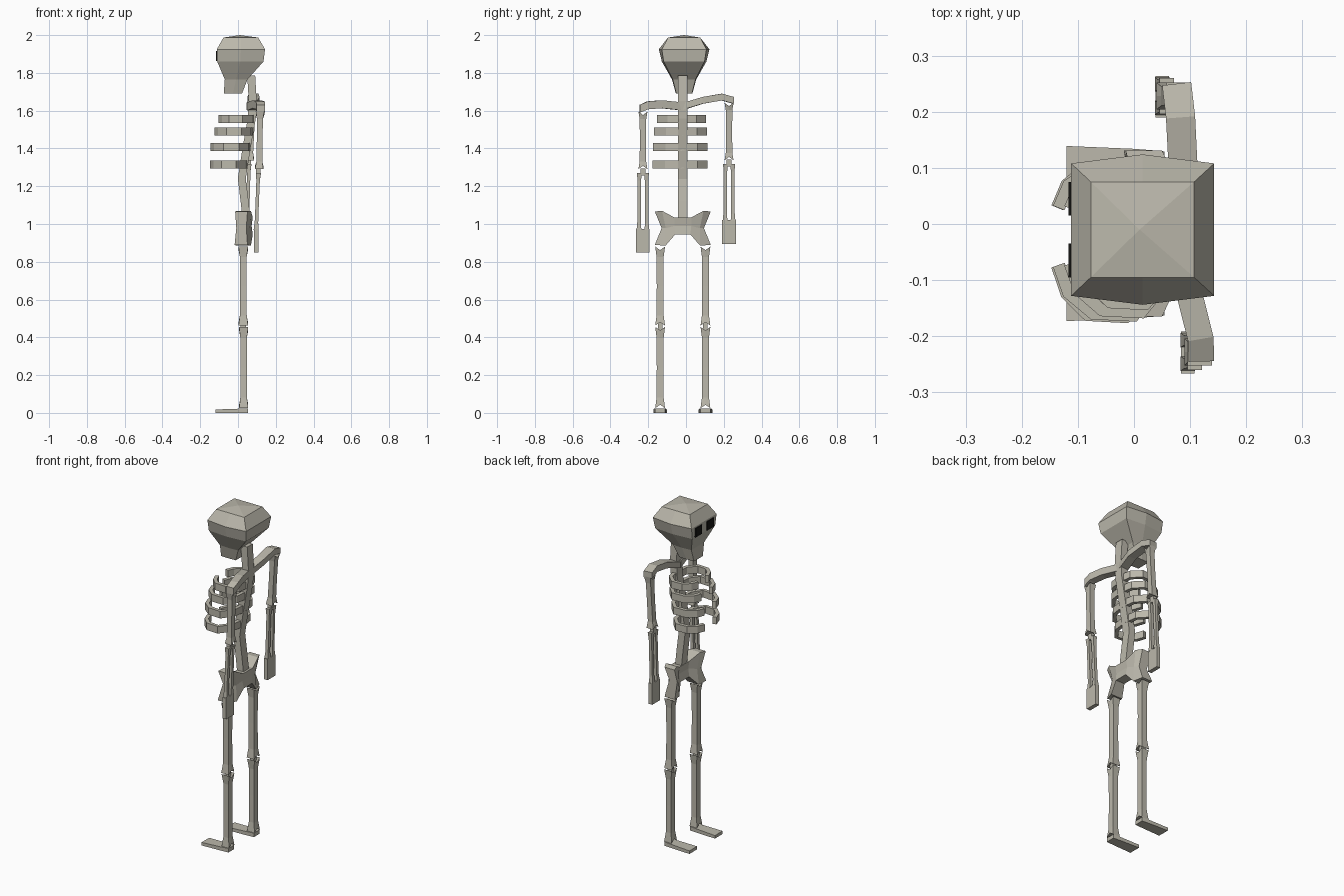
import bpy, bmesh, math
from mathutils import Vector as V

if "Cube" in bpy.data.objects:
    bpy.data.objects.remove(bpy.data.objects["Cube"])


def material(name, col):
    m = bpy.data.materials.new(name)
    m.diffuse_color = (*col, 1)
    m.use_nodes = True
    m.node_tree.nodes["Principled BSDF"].inputs["Base Color"].default_value = m.diffuse_color
    return m


BONE = material("bone", (0.50, 0.48, 0.41))
DARK = material("eye socket black", (0.008, 0.008, 0.007))
CY = -0.017  # body centre plane


def loft(name, rings, mat=BONE, apex=None):
    """Skin a list of vertex rings; apex optionally closes the first ring as a fan."""
    bm = bmesh.new()
    rs = [[bm.verts.new(p) for p in r] for r in rings]
    n = len(rs[0])
    for a, b in zip(rs, rs[1:]):
        for i in range(n):
            j = (i + 1) % n
            bm.faces.new((a[i], a[j], b[j], b[i]))
    if apex:
        t = bm.verts.new(apex)
        for i in range(n):
            bm.faces.new((rs[0][i], t, rs[0][(i + 1) % n]))
    else:
        bm.faces.new(rs[0])
    bm.faces.new(rs[-1])
    bmesh.ops.recalc_face_normals(bm, faces=bm.faces)
    me = bpy.data.meshes.new(name)
    bm.to_mesh(me)
    bm.free()
    me.materials.append(mat)
    ob = bpy.data.objects.new(name, me)
    bpy.context.collection.objects.link(ob)
    return ob


def strip(name, pts, w, h, up):
    """Rectangular bar along a path: w across, h along the fixed up axis."""
    pts, up = [V(p) for p in pts], V(up)
    rings = []
    for i, p in enumerate(pts):
        t = pts[min(i + 1, len(pts) - 1)] - pts[max(i - 1, 0)]
        s = t.cross(up).normalized() * w / 2
        u = up * h / 2
        rings.append([p - s - u, p + s - u, p + s + u, p - s + u])
    return loft(name, rings)


def box(name, x0, x1, y0, y1, z0, z1, mat=BONE):
    return loft(name, [[(x0, y0, z), (x1, y0, z), (x1, y1, z), (x0, y1, z)] for z in (z0, z1)], mat)


def bone(name, top, bottom, wx, wy, notch=0.018, slim=0.72):
    """Long bone with flared, notched ends."""
    top, bottom = V(top), V(bottom)
    rings = []
    for t, k, d in ((0, 1, -notch), (.13, slim, 0), (.5, slim * .95, 0), (.87, slim, 0), (1, 1, notch)):
        c = top.lerp(bottom, t)
        x, y = wx * k / 2, wy * k / 2
        rings.append([c + V(o) for o in ((-x, -y, 0), (x, -y, 0), (x, 0, d), (x, y, 0), (-x, y, 0), (-x, 0, d))])
    return loft(name, rings)


# Skull and jaw
def skull_ring(z, x0, x1, yc, ym):
    c, xm = -0.01, (x0 + x1) / 2
    return [(x0, c - yc, z), (xm, c - ym, z), (x1, c - yc, z), (x1, c, z),
            (x1, c + yc, z), (xm, c + ym, z), (x0, c + yc, z), (x0, c, z)]


loft("skull", [skull_ring(1.987, -.077, .107, .085, .085), skull_ring(1.925, -.112, .143, .118, .134),
               skull_ring(1.86, -.110, .135, .108, .118), skull_ring(1.765, -.070, .050, .060, .064),
               skull_ring(1.692, -.075, .022, .042, .044)], apex=(.01, -.01, 2.0))
for s in (-1, 1):
    y = -.01 + s * .055
    box("eye_socket", -.117, -.109, y - .03, y + .03, 1.862, 1.915, DARK)

# Spine
strip("spine", [(.070, CY, 1.785), (.078, CY, 1.65), (.073, CY, 1.56), (.045, CY, 1.40),
                (.020, CY, 1.24), (.035, CY, 1.12), (.048, CY, 1.0)], .042, .052, (0, 1, 0))

# Ribs: four pairs of open hoops
for z, xs, tip, k in ((1.555, .075, -.100, .86), (1.49, .068, -.122, .96),
                      (1.408, .055, -.142, 1), (1.315, .040, -.145, 1.02)):
    for s, w in ((-1, .147 * k), (1, .120 * (k + 1) / 2)):
        pts = [(xs, CY, z), (xs - .01, CY + s * w * .6, z), (xs - .055, CY + s * w, z),
               ((xs + tip) / 2 - .03, CY + s * w * .97, z), (tip + .025, CY + s * w * .72, z),
               (tip + .008, CY + s * w * .38, z)]
        strip("rib", pts, .022, .042, (0, 0, 1))

# Shoulders
strip("shoulder_near", [(.07, CY, 1.622), (.10, -.13, 1.634), (.119, -.205, 1.628), (.120, -.245, 1.610)],
      .046, .042, (0, 0, 1))
strip("shoulder_far", [(.07, CY, 1.622), (.088, .09, 1.655), (.083, .19, 1.672), (.076, .25, 1.655)],
      .052, .036, (0, 0, 1))

# Arms: upper bone, paired forearm bones, flat hand
for y, zt, xa, xb, xh in ((-.228, 1.595, .117, .112, .096), (.228, 1.642, .080, .062, .050)):
    bone("upper_arm", (xa, y, zt), (xb, y, zt - .305), .044, .048)
    box("elbow", xb - .018, xb + .006, y - .014, y + .014, zt - .335, zt - .30)
    for s in (-1, 1):
        bone("forearm_bone", (xb - .004, y + s * .019, zt - .325), (xh, y + s * .021, zt - .628),
             .026, .026, .004)
    box("elbow_plate", xb - .016, xb + .008, y - .03, y + .03, zt - .337, zt - .325)
    box("hand", xh - .012, xh + .012, y - .038, y + .036, zt - .747, zt - .622)

# Pelvis: columns from one hip to the other; (offset top, mid, bottom, z top, z bottom, x front, x back)
half = ((.148, .112, .148, 1.066, .890, -.015, .050), (.110, .090, .092, 1.070, .885, -.005, .068),
        (.045, .045, .040, 1.035, .945, .022, .078))
rings = []
for s, cols in ((-1, half), (1, half[::-1])):
    for a, b, c, zt, zb, f, r in cols:
        d, zm = .006, (zt + zb) / 2
        rings.append([(f, CY + s * a, zt), (f + d, CY + s * b, zm), (f - d / 2, CY + s * c, zb),
                      (r, CY + s * c, zb), (r - d, CY + s * b, zm), (r, CY + s * a, zt)])
loft("pelvis", rings)

# Legs and feet
for s in (-1, 1):
    y = CY + s * .120
    bone("thigh", (.028, y, .880), (.028, y, .462), .050, .052)
    box("knee", .014, .042, y - .012, y + .012, .435, .48)
    bone("shin", (.030, y, .455), (.030, y, .025), .048, .052)
    foot = [[(x, y - w, 0), (x, y + w, 0), (x, y + w, h), (x, y - w, h)]
            for x, w, h in ((.052, .027, .024), (0, .031, .022), (-.120, .036, .018))]
    loft("foot", foot)
